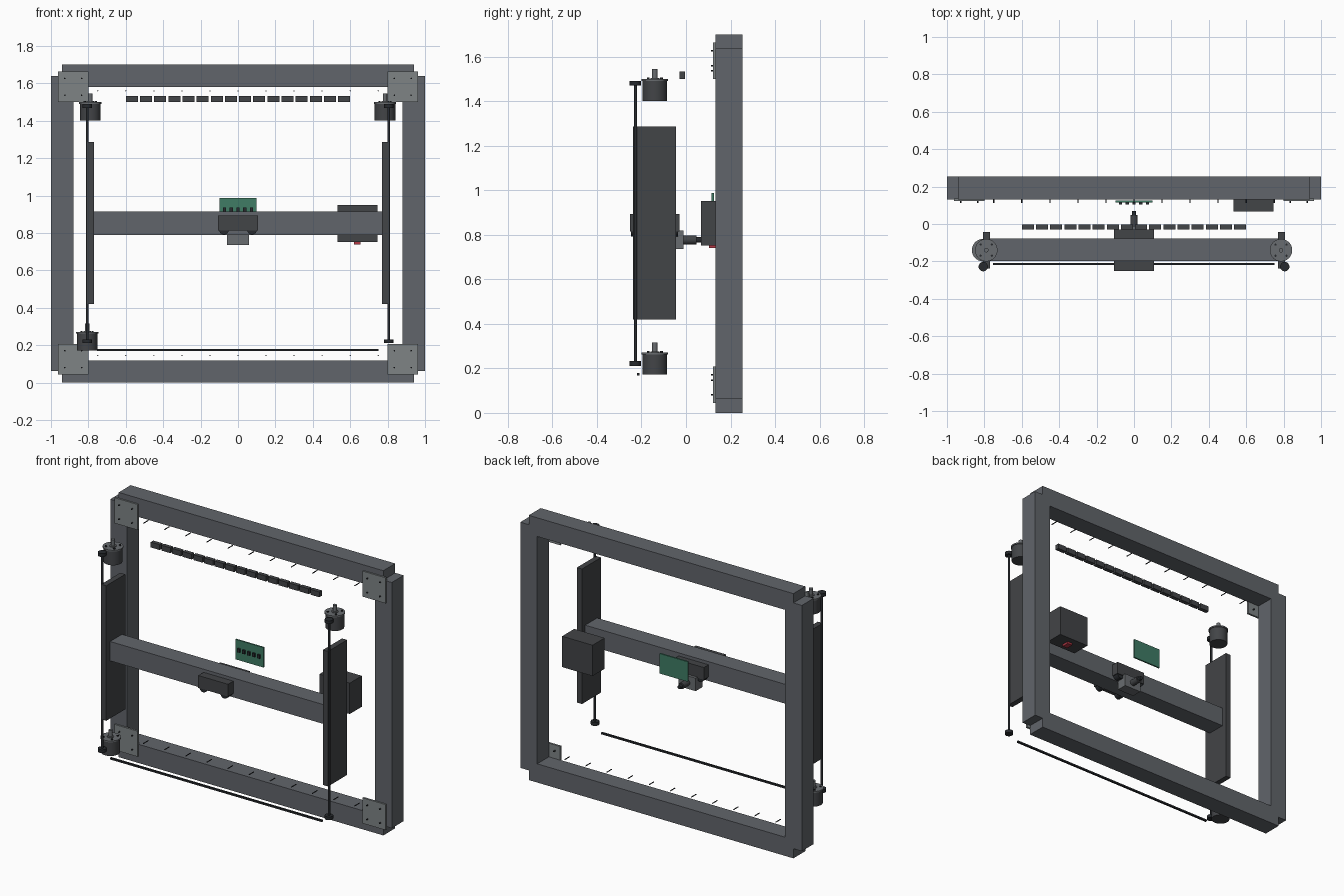
import bpy, math
from mathutils import Matrix, Vector

if "Cube" in bpy.data.objects:
    bpy.data.objects.remove(bpy.data.objects["Cube"])


def mat(name, col):
    m = bpy.data.materials.new(name)
    m.diffuse_color = (*col, 1)
    m.use_nodes = True
    m.node_tree.nodes["Principled BSDF"].inputs["Base Color"].default_value = m.diffuse_color
    return m


FRAME = mat("frame_grey", (0.12, 0.13, 0.145))
PLATE = mat("plate_grey", (0.21, 0.23, 0.235))
DARK = mat("dark_grey", (0.055, 0.058, 0.063))
BLACK = mat("black", (0.02, 0.023, 0.027))
STEEL = mat("steel", (0.14, 0.15, 0.16))
GREEN = mat("board_green", (0.05, 0.2, 0.13))
RED = mat("switch_red", (0.45, 0.04, 0.06))


def box(name, x, y, z, m):
    """Box from (min, max) ranges on each axis."""
    bpy.ops.mesh.primitive_cube_add(size=1)
    o = bpy.context.object
    size = Vector([r[1] - r[0] for r in (x, y, z)])
    mid = Vector([(r[1] + r[0]) / 2 for r in (x, y, z)])
    o.data.transform(Matrix.Translation(mid) @ Matrix.Diagonal((*size, 1)))
    o.name = name
    o.data.materials.append(m)
    return o


def cyl(name, p, q, r, m, sides=32):
    """Cylinder running from p to q."""
    p, q = Vector(p), Vector(q)
    bpy.ops.mesh.primitive_cylinder_add(vertices=sides, radius=r, depth=(q - p).length, location=(p + q) / 2)
    o = bpy.context.object
    o.rotation_euler = (q - p).to_track_quat('Z', 'Y').to_euler()
    o.name = name
    o.data.materials.append(m)
    bpy.ops.object.shade_smooth_by_angle(angle=math.radians(35))
    return o


# Frame beams and posts
FY = (0.132, 0.253)
box("top_beam", (-0.94, 0.94), FY, (1.58, 1.70), FRAME)
box("bottom_beam", (-0.94, 0.94), FY, (0, 0.12), FRAME)
box("left_post", (-1, -0.88), FY, (0.062, 1.64), FRAME)
box("right_post", (0.88, 1), FY, (0.062, 1.64), FRAME)

# Corner plates with four screws each
for sx in (-1, 1):
    for cz in (0.126, 1.582):
        cx = sx * 0.881
        box("corner_plate", (cx - 0.082, cx + 0.082), (0.122, 0.135), (cz - 0.082, cz + 0.082), PLATE)
        for dx in (-0.045, 0.045):
            for dz in (-0.045, 0.045):
                cyl("plate_screw", (cx + dx, 0.112, cz + dz), (cx + dx, 0.15, cz + dz), 0.004, BLACK, 12)

# Small pins along the inner edges of the beams
for i in range(11):
    x = -0.75 + 0.15 * i
    for z in (0.146, 1.56):
        cyl("beam_pin", (x, 0.112, z), (x, 0.16, z), 0.003, BLACK, 10)

# Segmented strip below the top beam
for i in range(16):
    x = -0.567 + 0.0756 * i
    box("strip_segment", (x - 0.032, x + 0.032), (-0.03, -0.004), (1.50, 1.534), DARK)


def motor(name, x, z):
    y = -0.14
    cyl(name + "_body", (x, y, z), (x, y, z + 0.092), 0.055, DARK)
    cyl(name + "_cap", (x, y, z + 0.09), (x, y, z + 0.099), 0.06, STEEL)
    cyl(name + "_hub", (x, y, z + 0.097), (x, y, z + 0.104), 0.02, STEEL)
    cyl(name + "_shaft", (x, y, z + 0.09), (x, y, z + 0.144), 0.012, STEEL, 24)
    for k in range(4):
        a = math.pi / 4 + k * math.pi / 2
        bx, by = x + 0.042 * math.cos(a), y + 0.042 * math.sin(a)
        cyl(name + "_bolt", (bx, by, z + 0.095), (bx, by, z + 0.105), 0.006, BLACK, 12)


motor("upper_left_motor", -0.79, 1.401)
motor("upper_right_motor", 0.786, 1.401)
motor("lower_left_motor", -0.807, 0.172)

# Side panels, vertical belts and end pulleys
for s in (-1, 1):
    box("side_panel", sorted((s * 0.77, s * 0.806)), (-0.238, -0.044), (0.42, 1.287), DARK)
    x = s * 0.806
    cyl("vertical_belt", (x, -0.226, 0.215), (x, -0.226, 1.485), 0.007, BLACK, 16)
    for z in (0.211, 1.47):
        cyl("belt_pulley", (x, -0.228, z), (x, -0.228, z + 0.021), 0.025, BLACK)

# Horizontal belt
box("horizontal_belt", (-0.755, 0.75), (-0.22, -0.208), (0.169, 0.18), BLACK)

# Cross beam and sliding carriage
box("cross_beam", (-0.772, 0.772), (-0.198, -0.077), (0.79, 0.914), FRAME)
for name, y in (("front_carriage", (-0.252, -0.195)), ("rear_carriage", (-0.08, -0.03))):
    box(name, (-0.106, 0.106), y, (0.815, 0.894), DARK)
    for x in (-0.075, 0.075):
        cyl("carriage_wheel", (x, y[0] + 0.005, 0.818), (x, y[1] - 0.005, 0.818), 0.026, BLACK, 24)

# Tool head with nozzle pointing back
box("tool_block", (-0.06, 0.06), (-0.08, -0.012), (0.737, 0.82), STEEL)
cyl("nozzle", (0, -0.02, 0.777), (0, 0.048, 0.777), 0.02, DARK)
cyl("nozzle_tip", (0, 0.045, 0.777), (0, 0.07, 0.777), 0.012, BLACK)

# Circuit board with chips
box("circuit_board", (-0.1, 0.1), (0.115, 0.125), (0.86, 0.988), GREEN)
for i in range(5):
    x = -0.072 + 0.036 * i
    box("chip", (x - 0.009, x + 0.009), (0.103, 0.117), (0.915, 0.938), BLACK)

# Power box with red switch underneath
box("power_box", (0.531, 0.747), (0.067, 0.19), (0.753, 0.951), DARK)
box("power_switch", (0.62, 0.656), (0.104, 0.152), (0.74, 0.756), RED)
